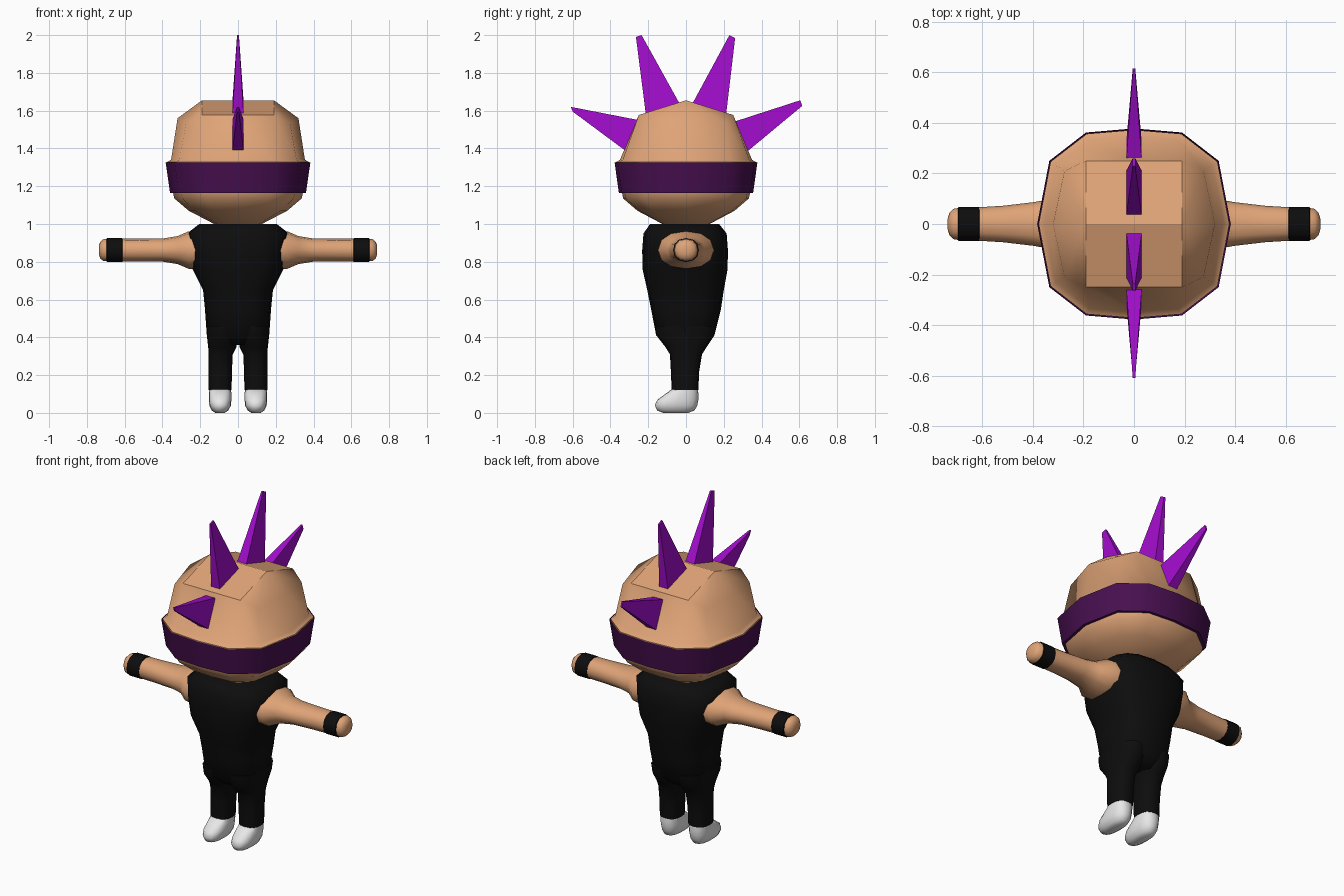
import bpy, bmesh, math

if "Cube" in bpy.data.objects:
    bpy.data.objects.remove(bpy.data.objects["Cube"])


def material(name, r, g, b):
    m = bpy.data.materials.new(name)
    m.diffuse_color = (r, g, b, 1)
    m.use_nodes = True
    m.node_tree.nodes["Principled BSDF"].inputs["Base Color"].default_value = m.diffuse_color
    return m


SKIN = material("tan_skin", 0.74, 0.37, 0.185)
BLACK = material("black_cloth", 0.004, 0.004, 0.004)
BAND = material("dark_purple", 0.065, 0.005, 0.08)
SPIKE = material("bright_purple", 0.37, 0.004, 0.62)
WHITE = material("white_shoe", 0.80, 0.80, 0.80)


def make(name, verts, faces, mat, angle=60, flat=()):
    """Mesh object with outward normals, smooth below the given angle."""
    me = bpy.data.meshes.new(name)
    me.from_pydata(verts, [], faces)
    me.materials.append(mat)
    bm = bmesh.new()
    bm.from_mesh(me)
    bmesh.ops.recalc_face_normals(bm, faces=bm.faces)
    bm.to_mesh(me)
    bm.free()
    ob = bpy.data.objects.new(name, me)
    bpy.context.collection.objects.link(ob)
    bpy.ops.object.select_all(action='DESELECT')
    ob.select_set(True)
    bpy.context.view_layer.objects.active = ob
    if angle:
        bpy.ops.object.shade_smooth_by_angle(angle=math.radians(angle))
    for i in flat:
        me.polygons[i].use_smooth = False
    return ob


def loft(rings, cap_start=True, cap_end=True):
    """Vertices and faces joining equal rings of points."""
    n = len(rings[0])
    verts = [p for r in rings for p in r]
    faces = []
    for k in range(len(rings) - 1):
        for i in range(n):
            j = (i + 1) % n
            faces.append((k * n + i, k * n + j, (k + 1) * n + j, (k + 1) * n + i))
    if cap_start:
        faces.append(tuple(range(n)))
    if cap_end:
        faces.append(tuple(range((len(rings) - 1) * n, len(rings) * n)))
    return verts, faces


def oval(x0, x1, y0, y1, p=2.0, n=16):
    """Rounded outline filling a rectangle; a larger p is squarer."""
    pts = []
    for i in range(n):
        a = 2 * math.pi * i / n
        c, s = math.cos(a), math.sin(a)
        u = math.copysign(abs(c) ** (2 / p), c)
        v = math.copysign(abs(s) ** (2 / p), s)
        pts.append(((x0 + x1) / 2 + u * (x1 - x0) / 2, (y0 + y1) / 2 + v * (y1 - y0) / 2))
    return pts


def level(z, x0, x1, y0, y1, p=2.0, n=16):
    return [(x, y, z) for x, y in oval(x0, x1, y0, y1, p, n)]


def four_way(q):
    """Mirror a quarter outline (four points) into a ring of twelve."""
    a, b, c, d = q
    return [a, b, c, d] + [(-x, y, z) for x, y, z in (c, b, a)] + \
           [(-x, -y, z) for x, y, z in (b, c, d)] + [(x, -y, z) for x, y, z in (c, b)]


def head_ring(z, f):
    return four_way([(x * f, y * f, z) for x, y in
                     ((0.383, 0), (0.335, 0.25), (0.19, 0.362), (0, 0.378))])


# Head with a ledge above the band and a flat-faced ridged crown
crown = four_way([(0.32, 0, 1.56), (0.275, 0.21, 1.535), (0.19, 0.25, 1.577), (0, 0.25, 1.577)])
verts, faces = loft([crown, head_ring(1.34, 0.925), head_ring(1.327, 0.985), head_ring(1.17, 0.90),
                     head_ring(1.135, 0.88), head_ring(1.07, 0.68), head_ring(1.0, 0.33)],
                    cap_start=False)
L, C, R = range(len(verts), len(verts) + 3)
verts += [(-0.19, 0, 1.655), (0, 0, 1.655), (0.19, 0, 1.655)]
first = len(faces)
faces += [(C, R, 2, 3), (C, 3, 4, L), (C, L, 8, 9), (C, 9, 10, R),
          (R, 0, 1, 2), (L, 4, 5, 6), (L, 6, 7, 8), (R, 10, 11, 0)]
make("head", verts, faces, SKIN, 60, range(first, first + 4))

# Headband around the eyes
make("headband", *loft([head_ring(1.325, 1.0), head_ring(1.165, 0.94), head_ring(1.165, 0.88)],
                       False, False), BAND, 50)

# Mohawk spikes: side outline as base pair then tip pair, in (y, z)
spikes = {
    "front_spike": ((-0.25, 1.55), (-0.31, 1.38), (-0.60, 1.595), (-0.61, 1.62)),
    "front_top_spike": ((-0.03, 1.63), (-0.21, 1.56), (-0.265, 1.99), (-0.235, 2.0)),
    "back_top_spike": ((0.03, 1.63), (0.21, 1.56), (0.26, 1.985), (0.23, 2.0)),
    "back_spike": ((0.25, 1.54), (0.32, 1.38), (0.615, 1.625), (0.605, 1.655)),
}
for name, outline in spikes.items():
    sides = [[(s * w, y, z) for (y, z), w in zip(outline, (0.031, 0.031, 0.005, 0.005))]
             for s in (-1, 1)]
    make(name, *loft(sides), SPIKE, 0)

# Torso of the suit
torso = [(1.0, 0.205, -0.19, 0.175), (0.95, 0.27, -0.225, 0.215), (0.86, 0.26, -0.232, 0.222),
         (0.76, 0.24, -0.23, 0.22), (0.65, 0.185, -0.205, 0.20), (0.55, 0.175, -0.185, 0.185),
         (0.41, 0.165, -0.158, 0.15), (0.36, 0.12, -0.10, 0.10)]
make("torso", *loft([level(z, -w, w, a, b, 2.8) for z, w, a, b in torso]), BLACK)

# Profiles of limbs, built on both sides
leg = [(0.46, 0.0, 0.168, -0.165, 0.16), (0.41, 0.0, 0.165, -0.157, 0.15),
       (0.35, 0.008, 0.158, -0.11, 0.11), (0.31, 0.028, 0.155, -0.085, 0.085),
       (0.22, 0.032, 0.155, -0.08, 0.07), (0.12, 0.034, 0.155, -0.076, 0.065)]
shoe = [(0.128, 0.037, 0.152, -0.072, 0.062), (0.10, 0.035, 0.154, -0.11, 0.066),
        (0.07, 0.035, 0.154, -0.152, 0.066), (0.04, 0.037, 0.152, -0.165, 0.06),
        (0.012, 0.052, 0.138, -0.152, 0.045), (0.0, 0.07, 0.12, -0.12, 0.01)]
arm = [(0.19, 0.15, 0.10), (0.262, 0.148, 0.099), (0.32, 0.10, 0.074), (0.40, 0.086, 0.061),
       (0.52, 0.072, 0.060), (0.62, 0.066, 0.060)]
cuff = [(0.61, 0.060, 0.055), (0.613, 0.068, 0.063), (0.694, 0.068, 0.063), (0.697, 0.060, 0.055)]
hand = [(0.69, 0.064, 0.060), (0.715, 0.060, 0.057), (0.730, 0.045, 0.043), (0.737, 0.022, 0.022)]

for s, side in ((-1, "left"), (1, "right")):
    for name, rows, mat, p in (("leg", leg, BLACK, 2.5), ("shoe", shoe, WHITE, 2.5)):
        rings = [[(s * x, y, zz) for x, y, zz in level(z, a, b, c, d, p)]
                 for z, a, b, c, d in rows]
        make(f"{side}_{name}", *loft(rings), mat)
    for name, rows, mat in (("arm", arm, SKIN), ("wristband", cuff, BLACK), ("hand", hand, SKIN)):
        rings = [[(s * x, y, z + 0.862) for y, z in oval(-ry, ry, -rz, rz, 2.2, 12)]
                 for x, ry, rz in rows]
        make(f"{side}_{name}", *loft(rings), mat)
